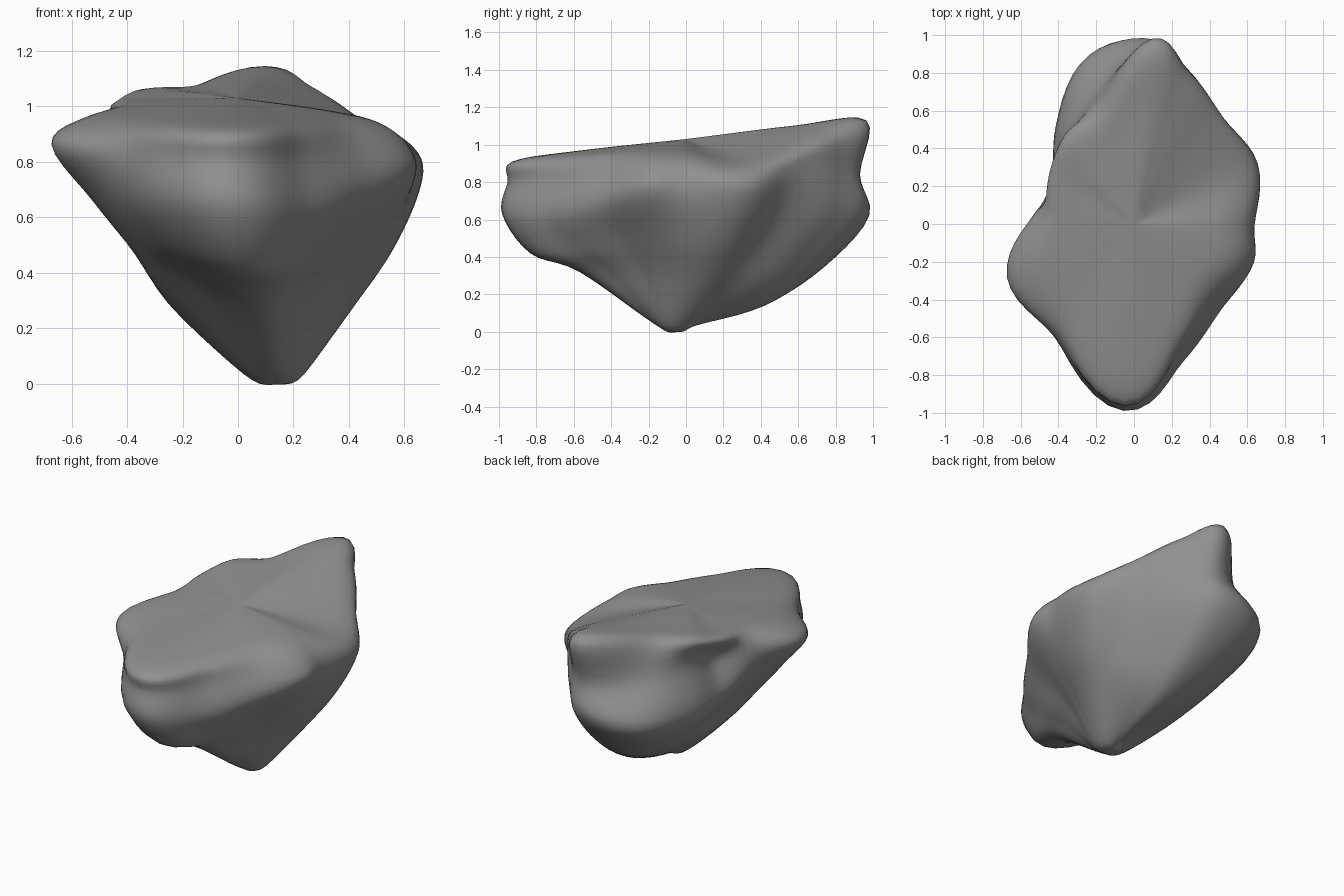
import bpy, bmesh, math
from mathutils import Vector

if "Cube" in bpy.data.objects:
    bpy.data.objects.remove(bpy.data.objects["Cube"])

# Outline per heading: angle, then radius and height of rim, waist, belly and keel,
# and optionally how far the underside swells between belly and keel
HEADINGS = [
    (0, .50, .94, .62, .85, .63, .70, .30, .30, .02),
    (26, .63, .885, .725, .80, .70, .67, .37, .30, .02),
    (50, .69, .955, .735, .86, .69, .67, .40, .27, .02),
    (70, .82, 1.06, .855, .89, .845, .65, .46, .20, .03),
    (84, .97, 1.13, .935, .84, .975, .63, .47, .14, .05),
    (105, .64, 1.06, .75, .84, .925, .60, .47, .17, .05),
    (128, .59, 1.05, .55, .87, .67, .60, .44, .24, .03),
    (150, .52, 1.01, .43, .86, .50, .62, .38, .27),
    (176, .46, .99, .54, .88, .50, .70, .36, .30),
    (203, .60, .955, .73, .86, .57, .66, .39, .33),
    (235, .65, .93, .73, .83, .70, .66, .45, .36, .03),
    (267, .93, .91, .955, .80, .985, .63, .52, .32, .08),
    (290, .66, .925, .72, .81, .77, .62, .36, .31, .03),
    (315, .50, .945, .60, .84, .645, .68, .27, .30),
    (342, .53, .94, .645, .84, .655, .73, .27, .30),
]
TOP = Vector((0, 0, 1.03))
TIP = Vector((.13, -.05, 0))
KEEL_CENTRE = Vector((.1, -.05, 0))
AROUND, DOWN = 6, 5


def spline(a, b, c, d, t):
    """Smooth curve from b to c, guided by a and d."""
    return b + (c - a) * (.5 * t) + (a * 2 - b * 5 + c * 4 - d) * (.5 * t * t) \
        + (b * 3 - a - c * 3 + d) * (.5 * t ** 3)


def heading(i):
    """Heading i, with the angle unwrapped past a full turn."""
    n = len(HEADINGS)
    row = (list(HEADINGS[i % n]) + [0])[:10]
    row[0] += 360 * (i // n)
    return Vector(row)


def profile(row):
    """Points from the top centre, over the rim, down to the tip."""
    a = math.radians(row[0])
    out = Vector((math.cos(a), math.sin(a), 0))

    def at(r, z, centre=Vector()):
        return centre + out * r + Vector((0, 0, z))

    inner = at(row[1] * .6, TOP.z * .4 + row[2] * .6 + .012)
    belly, keel = at(row[5], row[6]), at(row[7], row[8], KEEL_CENTRE)
    flank = (belly + keel) / 2 + (out - Vector((0, 0, 1))) * (.7 * row[9])
    return [TOP, inner, at(row[1], row[2]), at(row[3], row[4]), belly, flank, keel,
            at(.11, .035, TIP), TIP]


# Stone body: smooth profiles swept around the vertical axis
bm = bmesh.new()
top, tip = bm.verts.new(TOP), bm.verts.new(TIP)
columns = []
for i in range(len(HEADINGS)):
    for s in range(AROUND):
        row = spline(*[heading(i + k) for k in (-1, 0, 1, 2)], s / AROUND)
        p = profile(row)
        # Mirror the neighbouring points through both ends for rounded poles
        p = [p[0] * 2 - p[1]] + p + [Vector((2 * TIP.x - p[-2].x, 2 * TIP.y - p[-2].y, p[-2].z))]
        pts = [spline(*p[j:j + 4], t / DOWN) for j in range(len(p) - 3) for t in range(DOWN)]
        columns.append([bm.verts.new(v) for v in pts[1:]])

for a, b in zip(columns, columns[1:] + columns[:1]):
    bm.faces.new((top, a[0], b[0]))
    bm.faces.new((tip, b[-1], a[-1]))
    for j in range(len(a) - 1):
        bm.faces.new((a[j], a[j + 1], b[j + 1], b[j]))
bmesh.ops.recalc_face_normals(bm, faces=bm.faces)
for f in bm.faces:
    f.smooth = True

mesh = bpy.data.meshes.new("stone")
bm.to_mesh(mesh)
bm.free()
stone = bpy.data.objects.new("stone", mesh)
bpy.context.collection.objects.link(stone)

# Plain grey stone
grey = bpy.data.materials.new("stone grey")
grey.diffuse_color = (.28, .28, .28, 1)
grey.use_nodes = True
grey.node_tree.nodes["Principled BSDF"].inputs["Base Color"].default_value = grey.diffuse_color
mesh.materials.append(grey)
